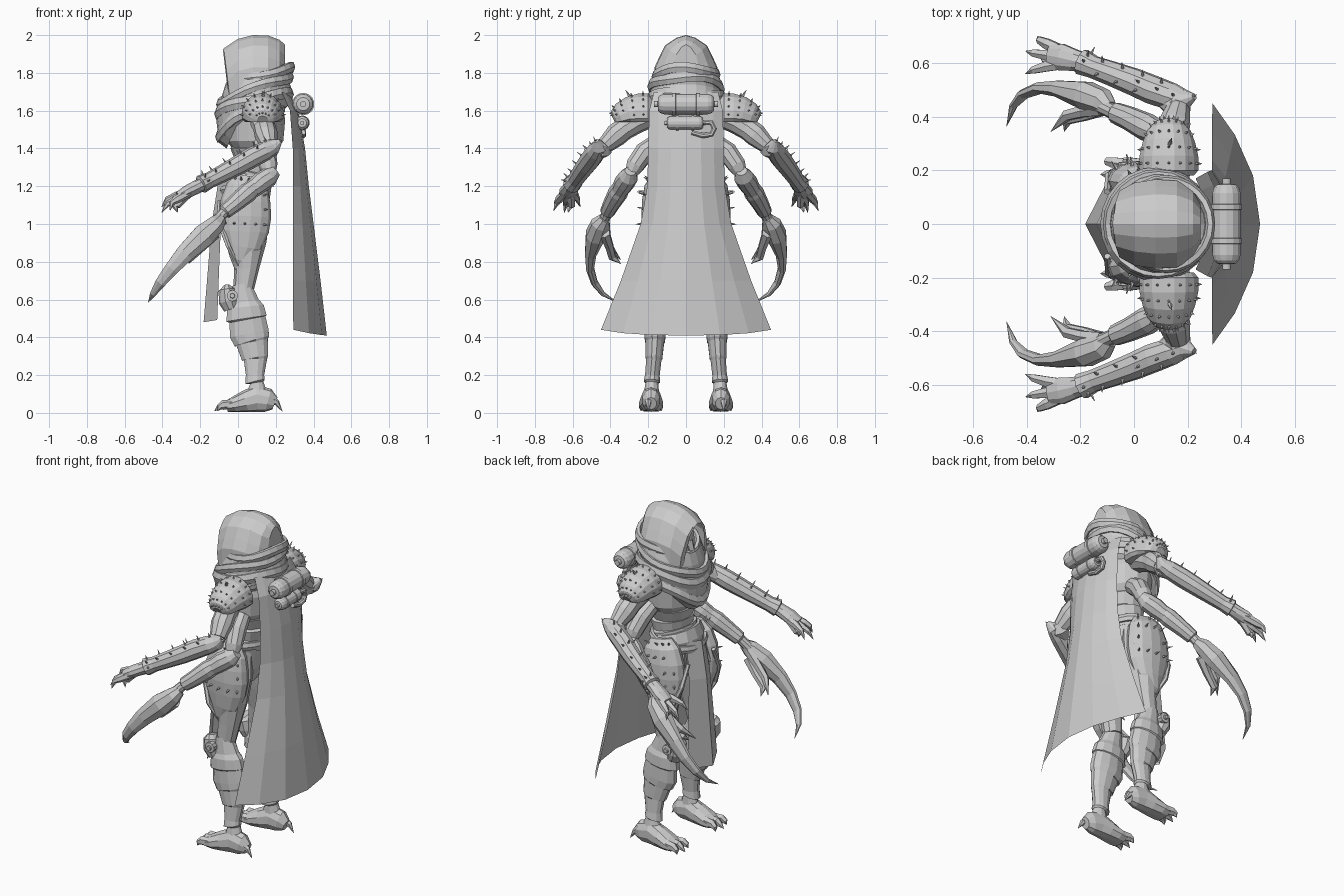
import bpy, bmesh, math, random
from mathutils import Vector

random.seed(4)


def grid(rows, wrap=True, loop=False, caps=False):
    """Skin rows of points; returns (verts, faces)."""
    n, m = len(rows[0]), len(rows)
    faces = []
    for i in range(m if loop else m - 1):
        for j in range(n if wrap else n - 1):
            a, b, k = i * n, (i + 1) % m * n, (j + 1) % n
            faces.append((a + j, a + k, b + k, b + j))
    if caps:
        faces += [tuple(range(n))[::-1], tuple(range((m - 1) * n, m * n))]
    return [Vector(p) for r in rows for p in r], faces


def tube(pts, sides=10, ref=(0, 1, 0), floor=-9):
    """Loft of ellipses; each point is x, y, z, radius (along ref), optional second radius."""
    rows, P = [], [Vector(p[:3]) for p in pts]
    for i, p in enumerate(pts):
        t = (P[min(i + 1, len(P) - 1)] - P[max(i - 1, 0)]).normalized()
        u = Vector(ref)
        u = (u - t * u.dot(t)).normalized()
        v = t.cross(u)
        row = []
        for k in range(sides):
            a = 2 * math.pi * (k + .5) / sides
            q = P[i] + u * p[3] * math.cos(a) + v * p[-1] * math.sin(a)
            q.z = max(q.z, floor)
            row.append(q)
        rows.append(row)
    return grid(rows, caps=True)


def ring(cx, z, rx, ry, tilt, thick, drop=0, n=24, s=6):
    """Closed fold of cloth around the neck or waist."""
    rows = []
    for i in range(n):
        a = 2 * math.pi * i / n
        c, d = math.cos(a), math.sin(a)
        zz = z + tilt * c - drop * max(0, -c) ** 3 + .008 * math.sin(3 * a + z * 40)
        rows.append([(cx + (rx + thick * .6 * math.cos(b)) * c, (ry + thick * .6 * math.cos(b)) * d,
                      zz + thick * math.sin(b)) for b in [2 * math.pi * k / s for k in range(s)]])
    return grid(rows, loop=True)


def spikes(part, test, length, rad, keep=1.0):
    """Small thorns standing on the chosen faces of a part."""
    verts, faces = part
    mid, out = sum(verts, Vector()) / len(verts), []
    for f in faces:
        if len(f) != 4:
            continue
        q = [verts[i] for i in f]
        c, n = sum(q, Vector()) / 4, (q[2] - q[0]).cross(q[3] - q[1])
        if n.length < 1e-6:
            continue
        n.normalize()
        n = -n if n.dot(c - mid) < 0 else n
        if test(c, n) and random.random() < keep:
            tip = c + n * length
            ref = (1, 0, 0) if abs(n.x) < .8 else (0, 0, 1)
            out.append(tube([(*(c - n * .005), rad), (*tip, .001)], 5, ref))
    return out


def make(name, *parts, mirror=False):
    verts, faces = [], []
    for v, f in parts:
        faces += [tuple(i + len(verts) for i in q) for q in f]
        verts += v
    me = bpy.data.meshes.new(name)
    me.from_pydata(verts, [], faces)
    bm = bmesh.new()
    bm.from_mesh(me)
    bmesh.ops.recalc_face_normals(bm, faces=bm.faces)
    bm.to_mesh(me)
    bm.free()
    ob = bpy.data.objects.new(name, me)
    bpy.context.collection.objects.link(ob)
    if mirror:
        mod = ob.modifiers.new("mirror", "MIRROR")
        mod.use_axis = (False, True, False)
        mod.use_mirror_merge = False
    return ob


# Torso, abdomen bands, pelvis
make("torso", tube([(.09, 0, 1.40, .15, .12), (.09, 0, 1.44, .18, .15), (.09, 0, 1.56, .19, .16),
                    (.1, 0, 1.66, .15, .13), (.1, 0, 1.72, .08, .08)], 14))
make("abdomen", tube([(.07, 0, 1.22, .14, .12), (.08, 0, 1.27, .145, .12), (.085, 0, 1.275, .13, .105),
                      (.09, 0, 1.33, .14, .115), (.09, 0, 1.335, .125, .105), (.09, 0, 1.40, .15, .13),
                      (.09, 0, 1.43, .14, .11)], 14))
make("pelvis", tube([(.05, 0, .98, .06, .06), (.05, 0, 1.08, .14, .11), (.05, 0, 1.22, .17, .13),
                     (.06, 0, 1.26, .15, .12)], 14))
make("belt", ring(.05, 1.22, .135, .17, .02, .025, .03))

# Hood: arches from the slanted open front to the closed back
arches = [(-.08, .095, 1.925, .12), (-.075, .125, 1.93, .12), (0, .155, 1.98, 0), (.08, .168, 2.0, 0),
          (.16, .163, 1.998, 0), (.22, .13, 1.975, 0), (.248, .08, 1.95, 0)]
shape = [(1, -.36), (1, -.26), (.99, -.17), (.84, -.115), (.66, -.055), (.3, -.014), (0, 0)]
hood_rows = []
for x, w, top, slant in arches:
    half = [(x - b * slant, w * a, top + b) for a, b in shape]
    hood_rows.append(half + [(px, -py, pz) for px, py, pz in half[-2::-1]])
hv, hf = grid(hood_rows, wrap=False)
n = len(shape) * 2 - 1
make("hood", (hv, hf + [tuple(range(len(hv) - n, len(hv)))]))
make("face_mask", tube([(.05, 0, 1.68, .06, .06), (.03, 0, 1.74, .075, .07), (.04, 0, 1.83, .085, .075),
                        (.06, 0, 1.91, .06, .05)]),
     tube([(-.01, 0, 1.8, .035), (-.04, 0, 1.73, .02), (-.03, 0, 1.67, .008)], 6))

# Scarf: draped cowl with loose folds
cowl = []
for cx, z, rx, ry, tilt, drop in [(.09, 1.55, .15, .16, .05, .10), (.085, 1.58, .185, .19, .05, .10),
                                  (.085, 1.66, .2, .2, .05, .06), (.09, 1.69, .185, .19, .05, .04),
                                  (.1, 1.75, .185, .185, .05, .02), (.115, 1.80, .178, .172, .04, .01),
                                  (.115, 1.78, .15, .15, .04, .02), (.11, 1.68, .13, .14, .04, .02)]:
    ang = [2 * math.pi * k / 22 for k in range(22)]
    cowl.append([(cx + rx * math.cos(a), ry * math.sin(a),
                  z + tilt * math.cos(a) - drop * max(0, -math.cos(a)) ** 3) for a in ang])
make("scarf", grid(cowl), ring(.12, 1.785, .165, .165, .04, .03, .01), ring(.09, 1.72, .188, .187, .06, .03, .03),
     ring(.085, 1.66, .19, .192, .03, .035, .05), ring(.075, 1.6, .175, .182, .07, .035, .06))

# Cape: open sheet, flaring toward the hem
cols = [-1, -.74, -.4, 0, .4, .74, 1]
make("cape", grid([[(xe + (xm - xe) * (1 - abs(u) ** 2.1), w * u, z + (.03 * abs(u) ** 3 if z < .5 else 0))
                    for u in cols]
                   for z, w, xe, xm in [(1.70, .17, .23, .27), (1.6, .195, .275, .32), (1.4, .2, .29, .355),
                                        (1.2, .205, .29, .375), (1.0, .24, .29, .40), (.7, .345, .29, .437),
                                        (.41, .45, .293, .47)]], wrap=False))

# Front loincloth
make("loincloth", grid([[(xm + (xe - xm) * abs(u), w * u, z + .012 * abs(u)) for u in (-1, -.6, -.25, 0, .25, .6, 1)]
                        for z, w, xe, xm in [(1.22, .08, -.06, -.105), (1.0, .1, -.09, -.14),
                                             (.75, .12, -.1, -.16), (.48, .14, -.11, -.182)]], wrap=False))

# Back tanks with clamps and a curled hose
def tank(x, z, y0, y1, r):
    prof = [(0, .3), (.06, .3), (.065, .65), (.1, .88), (.16, 1), (.28, 1), (.285, 1.1), (.34, 1.1), (.345, 1)]
    prof += [(1 - a, b) for a, b in prof[::-1]]
    return tube([(x, y0 + (y1 - y0) * a, z, r * b) for a, b in prof], 14, (1, 0, 0))


make("back_tanks", tank(.345, 1.635, -.17, .17, .054), tank(.34, 1.535, -.115, .105, .036))
make("tank_hose", tube([(.345, .09, 1.54, .012), (.345, .135, 1.535, .015), (.345, .15, 1.505, .015),
                        (.345, .135, 1.475, .015), (.345, .09, 1.468, .015), (.345, .03, 1.485, .013)], 8, (1, 0, 0)))

# Shoulder pads with thorns
pad = tube([(.13, .18, 1.58, .095), (.13, .2, 1.58, .112), (.13, .25, 1.58, .112), (.13, .3, 1.575, .1),
            (.13, .345, 1.56, .082), (.13, .37, 1.55, .06), (.13, .38, 1.545, .03)], 16, (1, 0, 0), 1.54)
make("shoulder_pad", pad, *spikes(pad, lambda c, n: c.z > 1.57 and c.y > .2, .014, .007),
     tube([(.13, .29, 1.66, .012), (.14, .32, 1.71, .001)], 5), mirror=True)

# Upper arms: plated upper arm, bracer, clawed hand
make("upper_arm", tube([(.12, .17, 1.58, .06), (.13, .27, 1.54, .065), (.145, .34, 1.49, .055)]),
     tube([(.14, .32, 1.51, .06), (.15, .37, 1.47, .062), (.165, .43, 1.415, .045)]),
     tube([(.19, .425, 1.43, .03), (.16, .44, 1.40, .052), (.11, .46, 1.37, .03)]), mirror=True)
bracer = tube([(.225, .475, 1.44, .012), (.19, .46, 1.41, .042), (.14, .475, 1.385, .052), (.07, .5, 1.35, .055),
               (0, .53, 1.31, .052), (-.08, .56, 1.268, .047), (-.15, .585, 1.232, .043),
               (-.195, .605, 1.21, .05), (-.2, .607, 1.207, .03)])
make("bracer", bracer, *spikes(bracer, lambda c, n: n.z > .2 and n.y > -.3 and c.x < .18, .028, .007, .6),
     tube([(.17, .455, 1.42, .025), (.2, .47, 1.435, .012), (.235, .482, 1.445, .001)], 6), mirror=True)
make("upper_hand", tube([(-.18, .6, 1.215, .037), (-.22, .61, 1.195, .042, .036), (-.27, .622, 1.17, .052, .034),
                         (-.315, .63, 1.145, .042, .026)]),
     *[tube([(-.26, .62 + d * .6, 1.165, .024), (-.325, .63 + d * 1.2, 1.15 - s, .022),
             ((x - .325) / 2 - .01, (y + .63 + d * 1.2) / 2, (z + 1.15 - s) / 2 + .01, .015), (x, y, z, .001)], 6)
       for d, s, x, y, z in [(-.035, 0, -.405, .56, 1.09), (0, .02, -.405, .645, 1.06),
                             (.035, .02, -.36, .7, 1.07), (-.02, .05, -.32, .625, 1.06)]], mirror=True)

# Lower arms: thin limb, forearm plates, hand with scythe claw
make("lower_arm", tube([(.13, .15, 1.43, .05), (.145, .22, 1.38, .055), (.16, .27, 1.31, .05), (.165, .29, 1.27, .035)]),
     tube([(.2, .295, 1.28, .03), (.165, .305, 1.25, .052), (.12, .325, 1.22, .055), (.06, .355, 1.17, .045)]),
     tube([(.09, .34, 1.2, .045), (.05, .36, 1.165, .053), (-.02, .395, 1.105, .045), (-.07, .415, 1.065, .04),
           (-.075, .417, 1.06, .028), (-.12, .44, 1.01, .03)]), mirror=True)
make("scythe_hand", tube([(-.09, .43, 1.03, .032), (-.115, .455, 1.0, .05, .05), (-.18, .48, .94, .055, .065),
                          (-.28, .505, .845, .032, .052), (-.35, .508, .765, .022, .04), (-.41, .485, .69, .018, .03),
                          (-.45, .44, .63, .012, .017), (-.475, .365, .585, .001)], 8),
     *[tube([(-.12, .43, 1.0 - s, .03), (-.19, .42 - s * .3, .93 - s, .024), (-.25, .405 - s * .3, .875 - s, .022),
             (-.31 + s, .345, .81 - s * .4, .001)], 6) for s in (0, .05)],
     tube([(-.09, .44, 1.03, .02), (-.15, .5, .98, .016), (-.2, .53, .91, .001)], 6), mirror=True)

# Thighs and pointed thorny hip plates
make("thigh", tube([(.05, .09, 1.2, .09, .1), (.045, .12, 1.05, .095, .125), (.05, .135, .9, .082, .1),
                    (.045, .145, .76, .06, .065), (.03, .15, .66, .05, .055)]), mirror=True)
plate = tube([(.06, .15, 1.25, .03, .07), (.05, .155, 1.2, .065, .11), (.04, .16, 1.12, .075, .132),
              (.038, .162, 1.04, .075, .138), (.035, .165, .96, .065, .128), (.03, .165, .88, .055, .095),
              (.01, .16, .81, .045, .055), (-.005, .16, .75, .01)], 14)
rim = tube([(-.1, .12, 1.12, .012), (-.095, .18, 1.0, .015), (-.05, .21, .88, .014), (0, .18, .78, .01)], 6, (1, 0, 0))
make("hip_plate", plate, rim, *spikes(plate, lambda c, n: n.y > .45 and c.z > .95, .035, .008, .65), mirror=True)

# Knees, banded shins
make("knee", tube([(-.06, .155, .67, .045, .02), (-.058, .16, .65, .06, .045), (-.05, .165, .59, .06, .052),
                   (-.035, .165, .55, .045, .04)]),
     tube([(-.03, .2, .62, .03), (-.03, .23, .62, .03), (-.03, .232, .62, .014),
           (-.03, .242, .62, .012)], 10, (1, 0, 0)), mirror=True)
make("shin", tube([(.02, .155, .68, .045, .05), (.035, .16, .585, .05, .08), (.04, .162, .56, .06, .1),
                   (.045, .163, .5, .062, .112), (.05, .163, .495, .056, .1), (.06, .163, .42, .058, .108),
                   (.073, .165, .38, .055, .098), (.074, .165, .375, .051, .088), (.09, .17, .29, .046, .072),
                   (.092, .17, .285, .042, .064), (.09, .178, .2, .04, .05), (.09, .18, .165, .045, .055),
                   (.1, .18, .16, .035, .036), (.1, .183, .1, .042, .06)], 12), mirror=True)

# Clawed feet
toes = [tube([(-.03, .185 + d * .8, .045, .026), (-.08, .185 + d, .042, .022, .026), (-.1, .185 + d * 1.1, .03, .016),
              (-.125 + abs(d) * .4, .185 + d * 1.2, .01, .001)], 6, floor=.005) for d in (-.045, 0, .045)]
make("foot", tube([(.195, .185, .05, .03, .035), (.16, .185, .065, .047, .064), (.1, .184, .075, .052, .075),
                   (.04, .184, .058, .06, .06), (-.02, .185, .042, .067, .044), (-.06, .185, .033, .063, .03)],
                  10, floor=.006), *toes,
     tube([(.16, .2, .08, .022), (.205, .2, .055, .016), (.235, .2, .008, .001)], 6), mirror=True)
